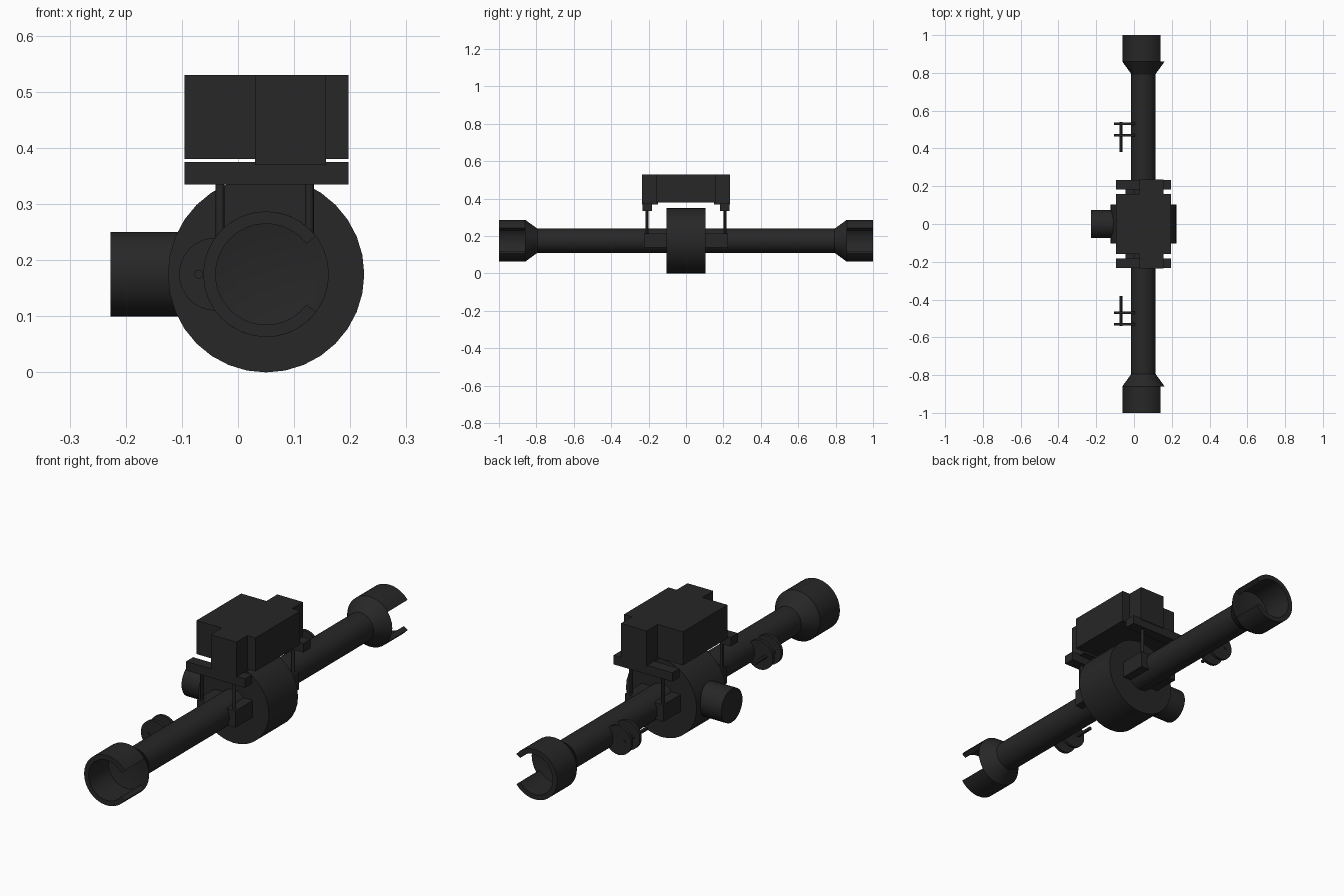
import bpy, bmesh
from math import sin, cos, pi, radians

if "Cube" in bpy.data.objects:
    bpy.data.objects.remove(bpy.data.objects["Cube"])

CX, CZ = 0.05, 0.175          # axle centre line (runs along y)
mat = bpy.data.materials.new("dark_metal")
mat.diffuse_color = (0.02, 0.02, 0.02, 1)
mat.use_nodes = True
mat.node_tree.nodes["Principled BSDF"].inputs["Base Color"].default_value = mat.diffuse_color


def finish(name, bm, smooth=False):
    bmesh.ops.remove_doubles(bm, verts=bm.verts, dist=1e-5)
    bmesh.ops.recalc_face_normals(bm, faces=bm.faces)
    me = bpy.data.meshes.new(name)
    bm.to_mesh(me)
    bm.free()
    ob = bpy.data.objects.new(name, me)
    bpy.context.collection.objects.link(ob)
    me.materials.append(mat)
    if smooth:
        bpy.ops.object.select_all(action='DESELECT')
        ob.select_set(True)
        bpy.context.view_layer.objects.active = ob
        bpy.ops.object.shade_smooth_by_angle(angle=radians(30))
    return ob


def box(name, x0, x1, y0, y1, z0, z1):
    bm = bmesh.new()
    bmesh.ops.create_cube(bm, size=1)
    for v in bm.verts:
        v.co = (x0 + (v.co.x + .5) * (x1 - x0),
                y0 + (v.co.y + .5) * (y1 - y0),
                z0 + (v.co.z + .5) * (z1 - z0))
    return finish(name, bm)


def cyl(name, axis, a, b, r, c, n=32):
    """Cylinder along x, y or z from a to b; c holds the other two coordinates."""
    bm = bmesh.new()
    rings = []
    for t in (a, b):
        ring = []
        for i in range(n):
            p = [c[0] + r * cos(2 * pi * i / n), c[1] + r * sin(2 * pi * i / n)]
            p.insert("xyz".index(axis), t)
            ring.append(bm.verts.new(p))
        rings.append(ring)
        bm.faces.new(ring)
    for i in range(n):
        j = (i + 1) % n
        bm.faces.new((rings[0][i], rings[0][j], rings[1][j], rings[1][i]))
    return finish(name, bm, True)


def lathe(bm, profile, a0, a1, n, closed):
    """Spin a (radius, y) profile about the axle line."""
    rows = []
    for i in range(n + 1):
        a = a0 + (a1 - a0) * i / n
        rows.append([bm.verts.new((CX + r * cos(a), y, CZ + r * sin(a))) for r, y in profile])
    m = len(profile)
    for p, q in zip(rows, rows[1:]):
        for k in range(m if closed else m - 1):
            l = (k + 1) % m
            if profile[l][0] == 0:
                bm.faces.new((p[k], q[k], q[l]))
            else:
                bm.faces.new((p[k], q[k], q[l], p[l]))
    if closed:
        bm.faces.new(rows[0])
        bm.faces.new(rows[-1])


# Central differential housing and drive input
cyl("differential_housing", 'y', -0.103, 0.103, 0.175, (CX, CZ), 32)
cyl("drive_input", 'x', -0.227, 0.0, 0.075, (0, CZ), 32)

# Suspension main block above the housing
box("upper_block", -0.095, 0.197, -0.158, 0.158, 0.38, 0.53)

for s, side in ((-1, "front"), (1, "rear")):
    def ybox(name, x0, x1, y0, y1, z0, z1):
        return box(f"{side}_{name}", x0, x1, min(s * y0, s * y1), max(s * y0, s * y1), z0, z1)

    # Axle tube
    cyl(f"{side}_axle_tube", 'y', s * 0.09, s * 0.82, 0.065, (CX, CZ))

    # Flared hub: full cone with a hollow seat
    bm = bmesh.new()
    lathe(bm, [(0.065, s * 0.795), (0.112, s * 0.86), (0.09, s * 0.86), (0, s * 0.825)],
          0, 2 * pi, 32, False)
    finish(f"{side}_hub_cone", bm, True)

    # Hub cup wall, open on the +x side
    bm = bmesh.new()
    lathe(bm, [(0.112, s * 0.86), (0.112, s), (0.09, s), (0.09, s * 0.86)],
          radians(37), radians(323), 26, True)
    finish(f"{side}_hub_cup", bm, True)

    # Bracket on the tube, posts, pad and end block
    ybox("axle_bracket", -0.045, 0.145, 0.10, 0.225, 0.14, 0.215)
    for x in (-0.032, 0.127):
        cyl(f"{side}_post", 'z', 0.2, 0.34, 0.008, (x, s * 0.208), 12)
    ybox("lower_pad", -0.095, 0.197, 0.182, 0.232, 0.335, 0.375)
    ybox("end_block", 0.03, 0.157, 0.15, 0.235, 0.37, 0.53)

    # Brake discs and push rod
    for y in (0.47, 0.53):
        cyl(f"{side}_brake_disc", 'y', s * (y - 0.007), s * (y + 0.007), 0.065, (-0.04, CZ))
    cyl(f"{side}_push_rod", 'y', s * 0.38, s * 0.54, 0.008, (-0.07, CZ), 12)
